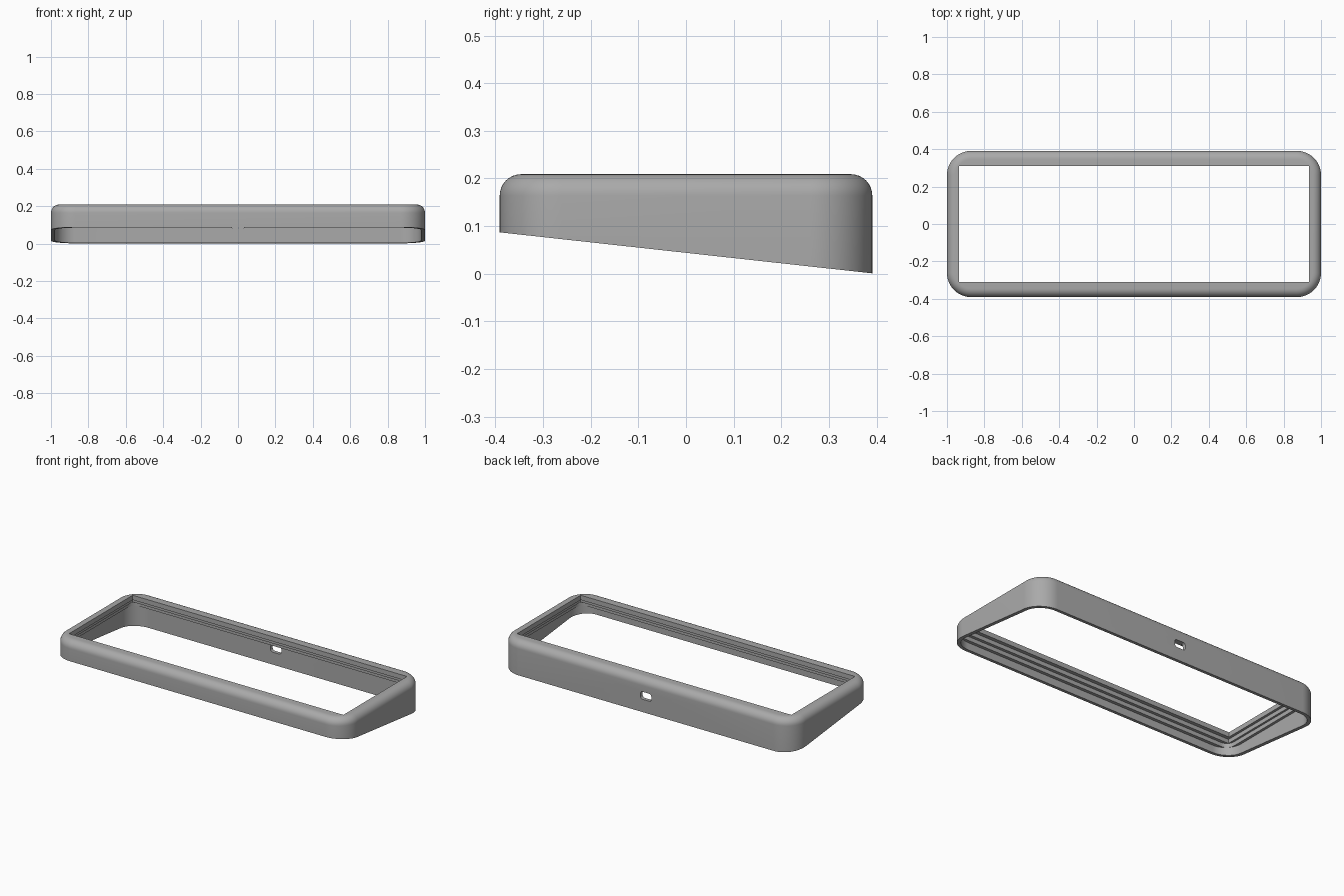
import bpy, bmesh, math

cube = bpy.data.objects.get("Cube")
if cube:
    bpy.data.objects.remove(cube, do_unlink=True)

HX, HY, TOP, CORNER, FILLET = 1.0, 0.391, 0.209, 0.13, 0.045
SEGMENTS = 16

grey = bpy.data.materials.new("case_grey")
grey.use_nodes = True
colour = (0.4, 0.4, 0.4, 1)
grey.diffuse_color = colour
grey.node_tree.nodes["Principled BSDF"].inputs["Base Color"].default_value = colour


def rounded_outline(hx, hy, radius):
    """Corner arcs of a rounded rectangle; zero radius gives sharp corners."""
    points = []
    for quarter, (sx, sy) in enumerate([(1, 1), (-1, 1), (-1, -1), (1, -1)]):
        for i in range(SEGMENTS + 1):
            a = (quarter + i / SEGMENTS) * math.pi / 2
            points.append((sx * (hx - radius) + radius * math.cos(a),
                           sy * (hy - radius) + radius * math.sin(a)))
    return points


def slanted_base(y):
    return (HY - y) * 0.11 + 0.001


def make_object(name, bm):
    bmesh.ops.remove_doubles(bm, verts=bm.verts, dist=1e-5)
    bmesh.ops.recalc_face_normals(bm, faces=bm.faces)
    mesh = bpy.data.meshes.new(name)
    bm.to_mesh(mesh)
    bm.free()
    mesh.materials.append(grey)
    obj = bpy.data.objects.new(name, mesh)
    bpy.context.collection.objects.link(obj)
    return obj


# Frame cross-section: (half x, half y, corner radius, height), None = slanted base
section = [(HX, HY, CORNER, None)]
for i in range(9):
    a = i / 8 * math.pi / 2
    inset = FILLET * (1 - math.cos(a))
    section.append((HX - inset, HY - inset, CORNER - inset,
                    TOP - FILLET * (1 - math.sin(a))))
section += [
    (0.935, 0.31, 0, TOP), (0.935, 0.31, 0, 0.18),       # top lip
    (0.95, 0.332, 0, 0.18), (0.95, 0.332, 0, 0.155),     # plate ledge
    (0.962, 0.35, 0.05, 0.155), (0.962, 0.35, 0.05, 0.13),  # mounting step
    (0.978, 0.369, 0.108, 0.13), (0.978, 0.369, 0.108, None),  # lower cavity
]

# Case frame
bm = bmesh.new()
rings = []
for hx, hy, radius, z in section:
    rings.append([bm.verts.new((x, y, slanted_base(y) if z is None else z))
                  for x, y in rounded_outline(hx, hy, radius)])
for low, high in zip(rings, rings[1:] + rings[:1]):
    count = len(low)
    for i in range(count):
        j = (i + 1) % count
        bm.faces.new((low[i], low[j], high[j], high[i]))
frame = make_object("case_frame", bm)

# Cable port cut through the back wall
bm = bmesh.new()
outline = rounded_outline(0.037, 0.023, 0.015)
ends = [[bm.verts.new((x, y, z + 0.103)) for x, z in outline] for y in (0.36, 0.42)]
count = len(outline)
for i in range(count):
    j = (i + 1) % count
    bm.faces.new((ends[0][i], ends[0][j], ends[1][j], ends[1][i]))
for end in ends:
    bm.faces.new(end)
cutter = make_object("port_cutter", bm)
cutter.hide_render = True

bpy.context.view_layer.objects.active = frame
frame.select_set(True)
cut = frame.modifiers.new("cable_port", "BOOLEAN")
cut.object = cutter
cut.solver = "EXACT"
bpy.ops.object.modifier_apply(modifier=cut.name)
bpy.data.objects.remove(cutter, do_unlink=True)

bpy.ops.object.shade_smooth_by_angle(angle=math.radians(30))
